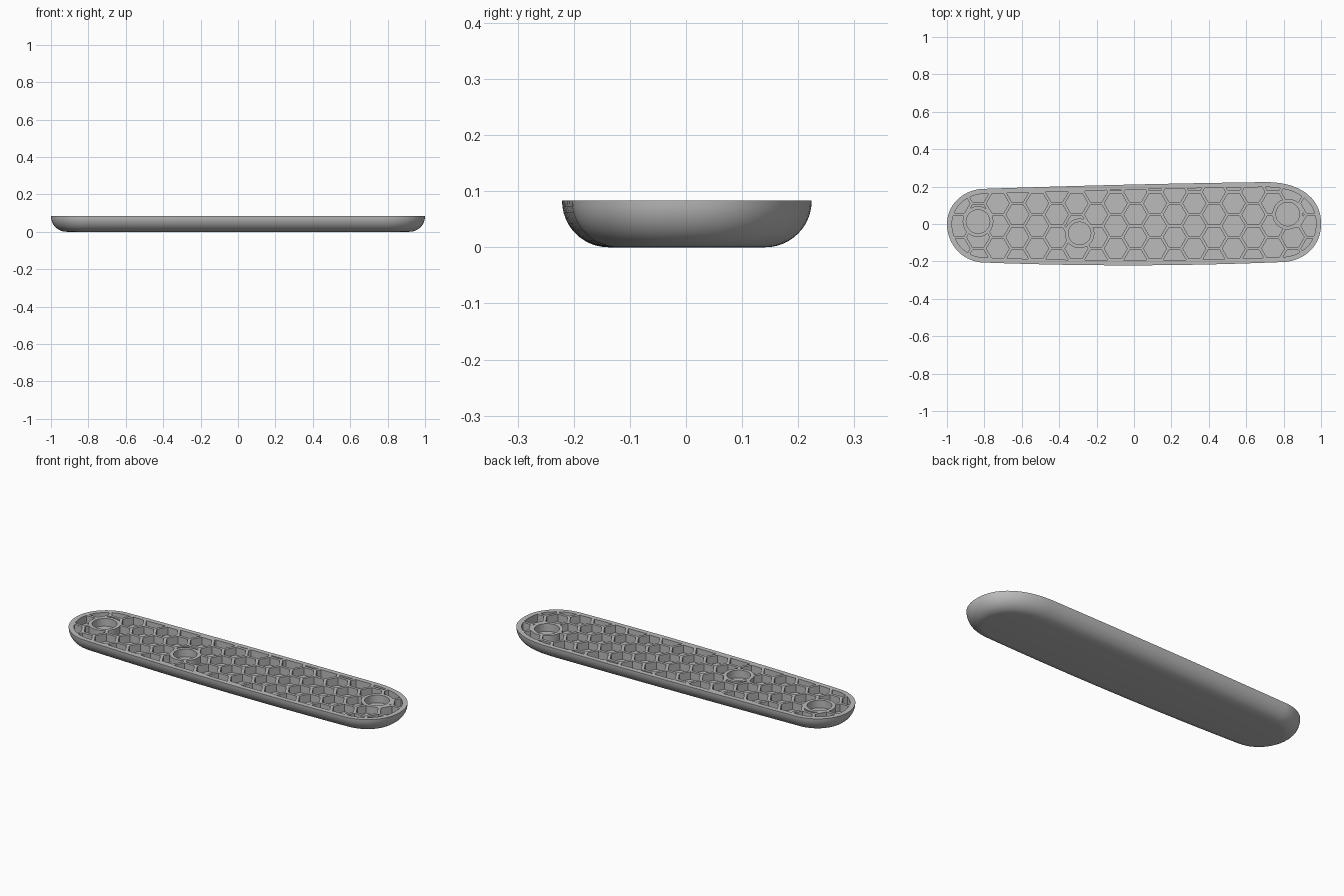
import bpy, bmesh, math
from mathutils import Vector

if "Cube" in bpy.data.objects:
    bpy.data.objects.remove(bpy.data.objects["Cube"], do_unlink=True)

HEIGHT = 0.083
FLOOR = 0.04
RIM = 0.027

grey = bpy.data.materials.new("plain grey")
grey.use_nodes = True
colour = (0.5, 0.5, 0.5, 1)
grey.diffuse_color = colour
grey.node_tree.nodes["Principled BSDF"].inputs["Base Color"].default_value = colour


def corner(cx, rx, ry, power, start, steps=20):
    """Quarter superellipse, counter-clockwise from the given angle."""
    points = []
    for i in range(steps + 1):
        a = start + math.pi / 2 * i / steps
        c, s = math.cos(a), math.sin(a)
        points.append(Vector((cx + math.copysign(abs(c) ** (2 / power), c) * rx,
                              math.copysign(abs(s) ** (2 / power), s) * ry)))
    return points


def edge(p, q, bulge, steps=14):
    """Gently bowed long edge between two corners."""
    points = []
    for i in range(1, steps):
        t = i / steps
        point = p.lerp(q, t)
        point.y += bulge * 4 * t * (1 - t)
        points.append(point)
    return points


def make_outline():
    q = math.pi / 2
    right_back = corner(0.7, 0.3, 0.224, 2.25, 0)
    left_back = corner(-0.8, 0.2, 0.188, 2, q)
    left_front = corner(-0.8, 0.2, 0.206, 2, 2 * q)
    right_front = corner(0.78, 0.22, 0.204, 2.1, 3 * q)
    loop = (right_back + edge(right_back[-1], left_back[0], 0.004) + left_back
            + left_front + edge(left_front[-1], right_front[0], -0.016) + right_front)
    clean = []
    for p in loop:
        if not clean or (p - clean[-1]).length > 1e-4:
            clean.append(p)
    if (clean[0] - clean[-1]).length < 1e-4:
        clean.pop()
    return clean


def inset(loop, d):
    result = []
    for i, p in enumerate(loop):
        t = (loop[(i + 1) % len(loop)] - loop[i - 1]).normalized()
        result.append(p + Vector((-t.y, t.x)) * d)
    return result


def add_loft(bm, layers):
    """Closed solid through a stack of (loop, z) layers."""
    rings = [[bm.verts.new((p.x, p.y, z)) for p in loop] for loop, z in layers]
    bm.faces.new(rings[0][::-1])
    bm.faces.new(rings[-1])
    for low, high in zip(rings, rings[1:]):
        for i in range(len(low)):
            j = (i + 1) % len(low)
            bm.faces.new((low[i], low[j], high[j], high[i]))


def make_object(name, solids):
    bm = bmesh.new()
    for layers in solids:
        add_loft(bm, layers)
    mesh = bpy.data.meshes.new(name)
    bm.to_mesh(mesh)
    bm.free()
    mesh.materials.append(grey)
    obj = bpy.data.objects.new(name, mesh)
    bpy.context.collection.objects.link(obj)
    return obj


def ring(x, y, r, sides):
    return [Vector((x + r * math.cos(math.tau * i / sides),
                    y + r * math.sin(math.tau * i / sides))) for i in range(sides)]


def combine(obj, other, operation):
    mod = obj.modifiers.new("combine", "BOOLEAN")
    mod.operation = operation
    mod.solver = "EXACT"
    mod.object = other
    bpy.context.view_layer.objects.active = obj
    bpy.ops.object.modifier_apply(modifier=mod.name)
    bpy.data.objects.remove(other, do_unlink=True)


# Body: rounded underside, flat top
outline = make_outline()
layers = []
for i in range(13):
    a = math.pi / 2 * i / 12
    layers.append((inset(outline, HEIGHT * (1 - math.sin(a))), HEIGHT * (1 - math.cos(a))))
body = make_object("grip_panel", [layers])

# Honeycomb pockets
PITCH, STEP = 0.121, 0.1051
cells = []
for col in range(-5, 17):
    x = -0.623 + col * STEP
    for row in range(-3, 4):
        y = 0.05 + row * PITCH + (PITCH / 2 if col % 2 else 0)
        loop = ring(x, y, 0.061, 6)
        cells.append([(loop, FLOOR), (loop, HEIGHT + 0.02)])
pockets = make_object("pocket_cutter", cells)

# Keep the rim and the round bosses solid
inner = inset(outline, RIM)
combine(pockets, make_object("rim_limit", [[(inner, 0.01), (inner, HEIGHT + 0.05)]]), "INTERSECT")
bosses = [(-0.834, 0.013, 0.063), (-0.291, -0.05, 0.06), (0.822, 0.053, 0.063)]
posts, holes = [], []
for x, y, r in bosses:
    loop = ring(x, y, r + 0.019, 48)
    posts.append([(loop, 0.005), (loop, HEIGHT + 0.06)])
    loop = ring(x, y, r, 48)
    holes.append([(loop, FLOOR), (loop, HEIGHT + 0.03)])
combine(pockets, make_object("boss_limit", posts), "DIFFERENCE")
combine(body, pockets, "DIFFERENCE")

# Round sockets in the bosses
combine(body, make_object("socket_cutter", holes), "DIFFERENCE")

bpy.ops.object.select_all(action="DESELECT")
body.select_set(True)
bpy.context.view_layer.objects.active = body
bpy.ops.object.shade_smooth_by_angle(angle=math.radians(30))
